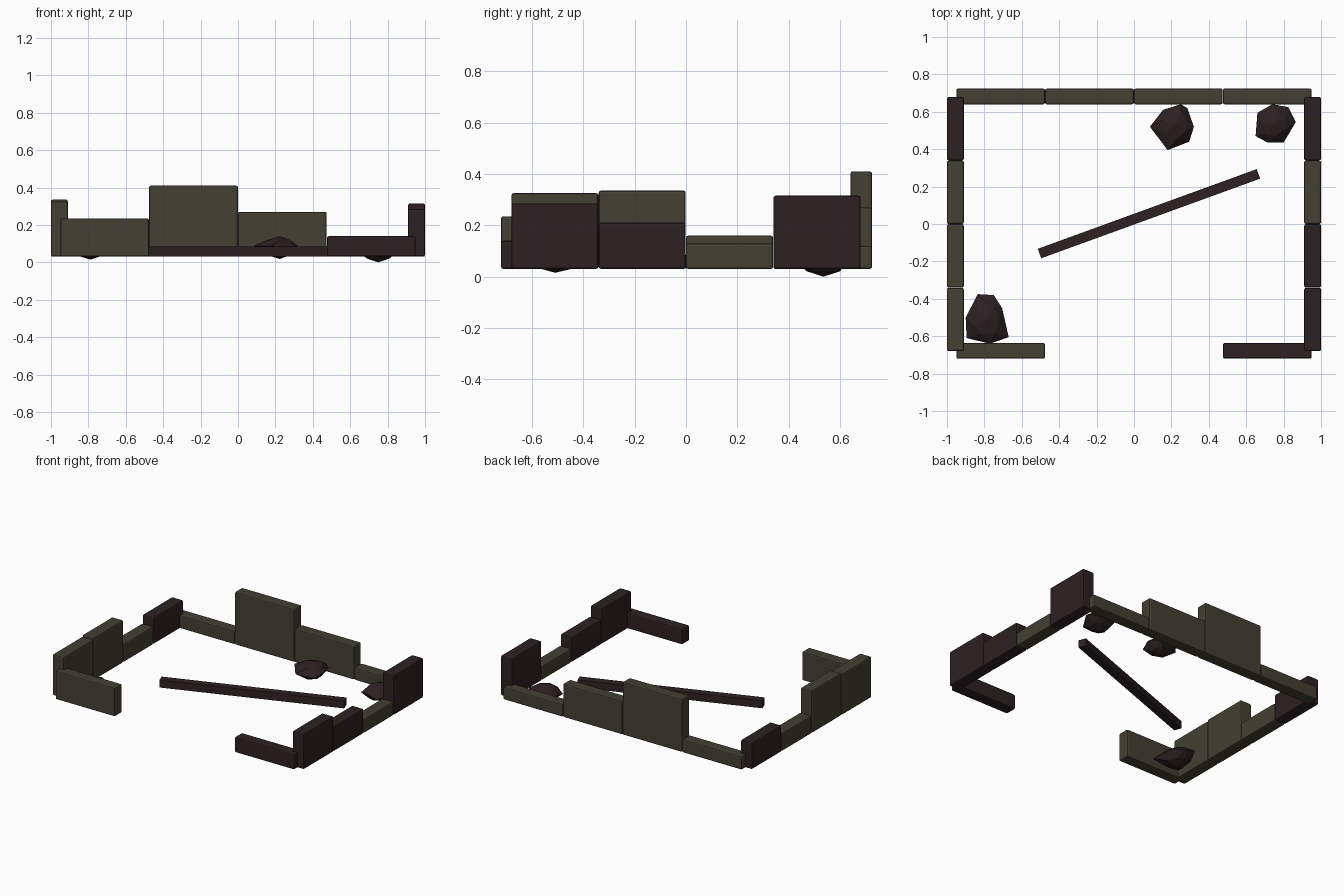
import bpy, bmesh, math
from mathutils import Vector

if "Cube" in bpy.data.objects:
    bpy.data.objects.remove(bpy.data.objects["Cube"])

BASE = 0.03


def material(name, rgb):
    m = bpy.data.materials.new(name)
    m.diffuse_color = (*rgb, 1)
    m.use_nodes = True
    m.node_tree.nodes["Principled BSDF"].inputs["Base Color"].default_value = m.diffuse_color
    return m


mossy = material("mossy_stone", (0.056, 0.051, 0.033))
charred = material("charred_brown", (0.026, 0.015, 0.016))


def finish(name, bm, mat):
    mesh = bpy.data.meshes.new(name)
    bmesh.ops.recalc_face_normals(bm, faces=bm.faces)
    bm.to_mesh(mesh)
    bm.free()
    mesh.materials.append(mat)
    ob = bpy.data.objects.new(name, mesh)
    bpy.context.collection.objects.link(ob)
    return ob


def box(name, lo, hi, mat, bevel=0.0):
    lo, hi = Vector(lo), Vector(hi)
    bm = bmesh.new()
    bmesh.ops.create_cube(bm, size=1)
    bmesh.ops.scale(bm, vec=hi - lo, verts=bm.verts)
    bmesh.ops.translate(bm, vec=(lo + hi) / 2, verts=bm.verts)
    if bevel:
        bmesh.ops.bevel(bm, geom=bm.edges[:], offset=bevel, segments=2,
                        profile=0.5, affect='EDGES')
    return finish(name, bm, mat)


def wall_x(name, x, y, top, mat):
    box(name, (x, y - 0.042, BASE), (x + 0.474, y + 0.042, top), mat, 0.009)


def wall_y(name, x, y, top, mat):
    box(name, (x - 0.045, y, BASE), (x + 0.045, y + 0.339, top), mat, 0.009)


# Back wall, four broken sections
for i, top in enumerate((0.125, 0.41, 0.27, 0.12)):
    wall_x(f"back_wall_{i + 1}", -0.95 + 0.475 * i, 0.682, top, mossy)

# Front wall, with the middle left open
wall_x("front_wall_left", -0.95, -0.678, 0.235, mossy)
wall_x("front_wall_right", 0.476, -0.678, 0.14, charred)

# Side walls, from front to back
sides = {
    "left": (-0.955, ((0.325, mossy), (0.335, mossy), (0.16, mossy), (0.22, charred))),
    "right": (0.955, ((0.285, charred), (0.21, charred), (0.13, mossy), (0.315, charred))),
}
for side, (x, sections) in sides.items():
    for i, (top, mat) in enumerate(sections):
        wall_y(f"{side}_wall_{i + 1}", x, -0.68 + 0.34 * i, top, mat)

# Fallen beam lying across the floor
beam = box("fallen_beam", (-0.623, -0.027, -0.027), (0.623, 0.027, 0.027), charred)
beam.location = (0.08, 0.055, 0.058)
beam.rotation_euler.z = math.radians(20)


# Faceted rubble: hull of an outline, smaller rings above and below, and two tips
def rubble(name, outline, bottom, top):
    bm = bmesh.new()
    n = len(outline)
    cx = sum(p[0] for p in outline) / n
    cy = sum(p[1] for p in outline) / n
    mid, half = (bottom + top) / 2, (top - bottom) / 2
    for i, (x, y) in enumerate(outline):
        bm.verts.new((x, y, mid + half * 0.15 * (-1) ** i))
        nx, ny = outline[(i + 1) % n]
        mx, my = (x + nx) / 2 - cx, (y + ny) / 2 - cy
        for s in (-1, 1):
            bm.verts.new((cx + mx * 0.66, cy + my * 0.66, mid + s * half * 0.66))
    bm.verts.new((cx, cy, top))
    bm.verts.new((cx, cy, bottom))
    bmesh.ops.convex_hull(bm, input=bm.verts[:])
    finish(name, bm, charred)


rubble("rubble_back", [(0.085, 0.52), (0.155, 0.61), (0.25, 0.64), (0.285, 0.62),
                       (0.32, 0.52), (0.295, 0.44), (0.18, 0.395)], 0.018, 0.14)
rubble("rubble_corner", [(0.66, 0.595), (0.65, 0.47), (0.715, 0.435), (0.8, 0.435),
                         (0.865, 0.545), (0.825, 0.625), (0.74, 0.64)], 0.0, 0.125)
rubble("rubble_front", [(-0.9, -0.5), (-0.895, -0.61), (-0.77, -0.64), (-0.67, -0.605),
                        (-0.705, -0.45), (-0.75, -0.38), (-0.835, -0.375)], 0.015, 0.14)
